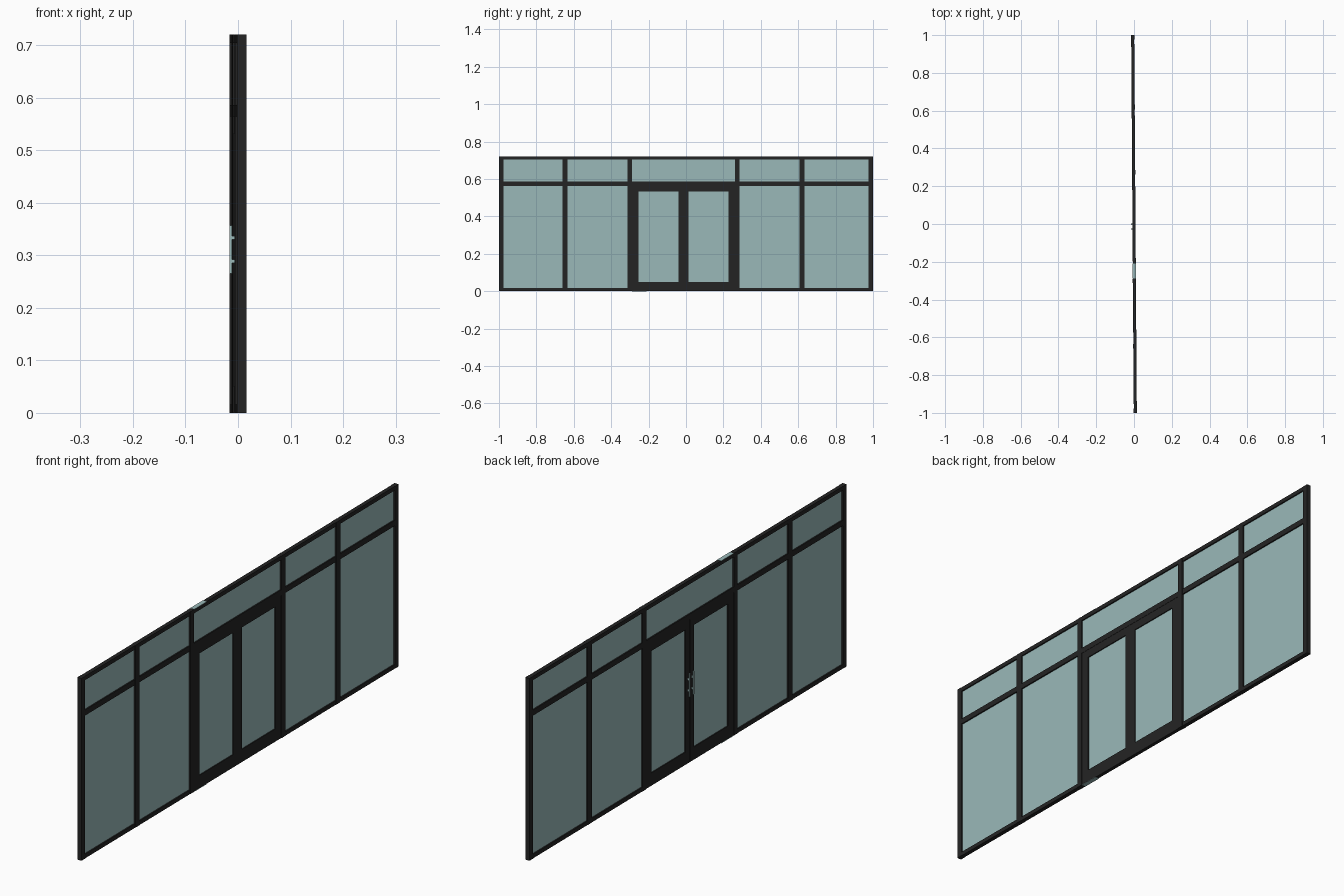
import bpy
import math
from mathutils import Matrix

if "Cube" in bpy.data.objects:
    bpy.data.objects.remove(bpy.data.objects["Cube"])


def material(name, rgb):
    m = bpy.data.materials.new(name)
    m.diffuse_color = (*rgb, 1)
    m.use_nodes = True
    m.node_tree.nodes["Principled BSDF"].inputs["Base Color"].default_value = m.diffuse_color
    return m


FRAME = material("dark frame", (0.017, 0.017, 0.017))
GLASS = material("pale teal glass", (0.32, 0.48, 0.48))
TILT = Matrix.Rotation(0.007, 4, 'Z')  # wall runs very slightly askew
D = 0.009                              # half depth of the frame


def box(name, x, y, z, mat):
    """Box from (min, max) ranges, turned with the wall."""
    vs = [(a, b, c) for a in x for b in y for c in z]
    fs = [(0, 1, 3, 2), (4, 6, 7, 5), (0, 4, 5, 1),
          (2, 3, 7, 6), (0, 2, 6, 4), (1, 5, 7, 3)]
    me = bpy.data.meshes.new(name)
    me.from_pydata(vs, [], fs)
    me.transform(TILT)
    me.materials.append(mat)
    ob = bpy.data.objects.new(name, me)
    bpy.context.collection.objects.link(ob)
    return ob


# upright posts
posts = [(-1, -0.977), (-0.66, -0.634), (-0.313, -0.29),
         (0.262, 0.286), (0.607, 0.633), (0.977, 1)]
for p in posts:
    box("post", (-D, D), p, (0, 0.72), FRAME)

# rails and glass of each bay
for i in range(5):
    y = (posts[i][1], posts[i + 1][0])
    d = D - 0.001
    box("top_rail", (-d, d), y, (0.704, 0.72), FRAME)
    box("transom_rail", (-d, d), y, (0.564, 0.586), FRAME)
    box("upper_glass", (-0.003, 0.003), y, (0.586, 0.704), GLASS)
    if i != 2:
        box("bottom_rail", (-d, d), y, (0, 0.016), FRAME)
        box("lower_glass", (-0.003, 0.003), y, (0.016, 0.564), GLASS)

# double door, mirrored about its centre line
C = -0.0135
for s in (-1, 1):
    def span(a, b):
        return tuple(sorted((C + s * a, C + s * b)))
    e = 0.007
    box("door_outer_stile", (-e, e), span(0.24, 0.276), (0, 0.564), FRAME)
    box("door_inner_stile", (-e, e), span(0.001, 0.027), (0, 0.564), FRAME)
    box("door_bottom_rail", (-e, e), span(0.027, 0.24), (0, 0.05), FRAME)
    box("door_top_rail", (-e, e), span(0.027, 0.24), (0.532, 0.564), FRAME)
    box("door_glass", (-0.003, 0.003), span(0.027, 0.24), (0.05, 0.532), GLASS)
    # pull handle with two standoffs
    box("handle_bar", (-0.016, -0.012), span(0.009, 0.016), (0.265, 0.357), GLASS)
    for z in (0.285, 0.33):
        box("handle_standoff", (-0.012, -e), span(0.010, 0.015), (z, z + 0.007), GLASS)
box("door_meeting_seal", (-0.006, 0.006), (C - 0.001, C + 0.001), (0, 0.564), FRAME)

# pale plates on the top and bottom edges
for z in ((0.7195, 0.7205), (-0.0005, 0.0005)):
    box("edge_plate", (-D, D), (-0.288, -0.21), z, GLASS)
